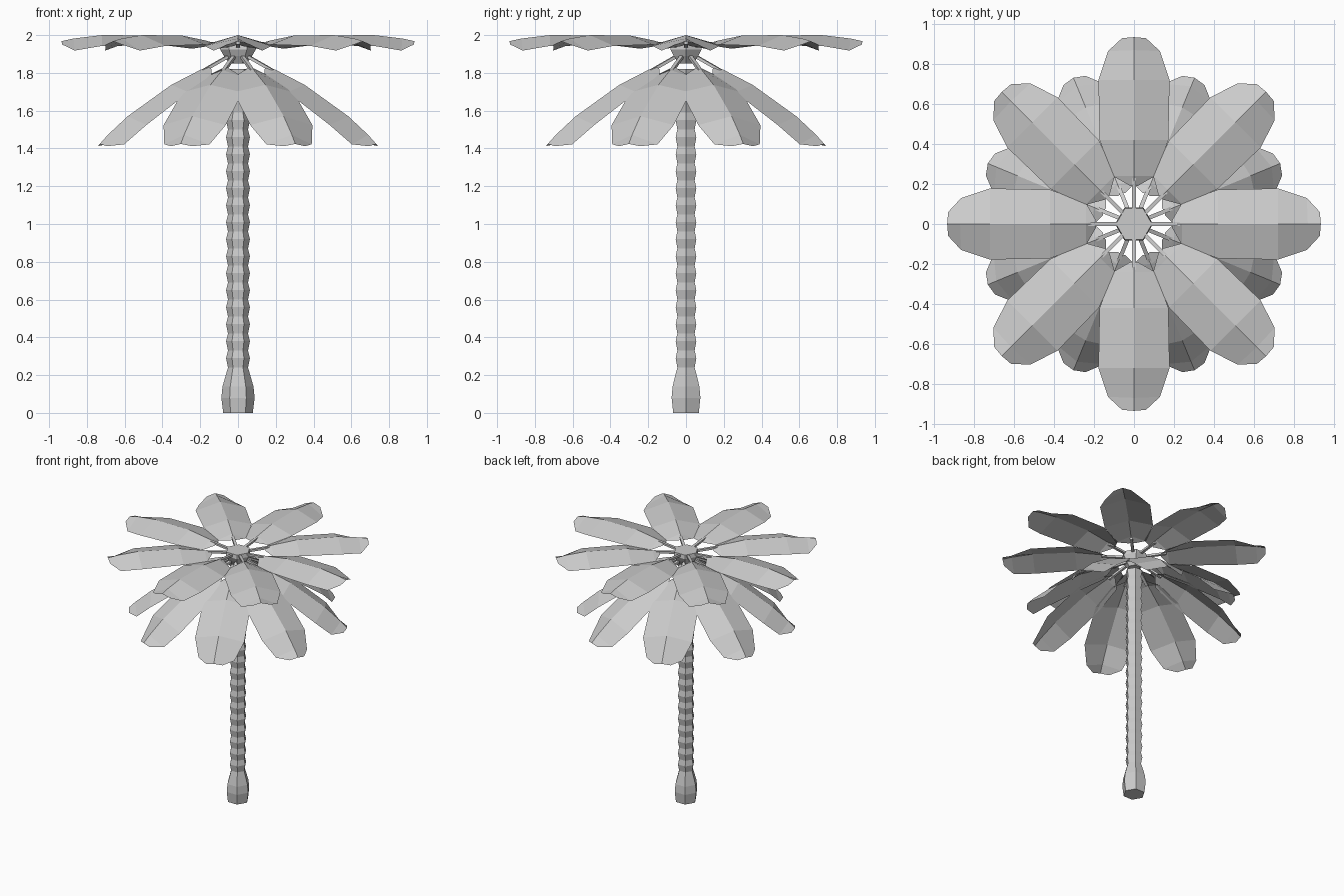
import bpy, bmesh
from math import cos, sin, pi, radians
from mathutils import Matrix

if "Cube" in bpy.data.objects:
    bpy.data.objects.remove(bpy.data.objects["Cube"])


def make_object(name, bm):
    bmesh.ops.recalc_face_normals(bm, faces=bm.faces)
    mesh = bpy.data.meshes.new(name)
    bm.to_mesh(mesh)
    bm.free()
    ob = bpy.data.objects.new(name, mesh)
    bpy.context.collection.objects.link(ob)
    return ob


def hex_column(name, profile):
    # Stack of six-sided rings from (radius, height) pairs, capped at both ends
    bm = bmesh.new()
    rings = [[bm.verts.new((r * cos(k * pi / 3), r * sin(k * pi / 3), z))
              for k in range(6)] for r, z in profile]
    for a, b in zip(rings, rings[1:]):
        for k in range(6):
            j = (k + 1) % 6
            bm.faces.new((a[k], a[j], b[j], b[k]))
    bm.faces.new(rings[0][::-1])
    bm.faces.new(rings[-1])
    return make_object(name, bm)


# Leaf stations: ridge distance, ridge height, edge distance, half width, edge height
LEAF = [
    (0.19, 0.022, 0.19, 0.018, 0.005),
    (0.24, 0.033, 0.24, 0.105, -0.01),
    (0.42, 0.060, 0.42, 0.172, 0.012),
    (0.72, 0.062, 0.72, 0.178, 0.005),
    (0.87, 0.044, 0.865, 0.130, -0.02),
    (0.935, 0.030, 0.93, 0.060, 0.012),
]


def frond(name, azimuth, droop, height):
    bm = bmesh.new()
    # Folded leaf blade
    rows = [(bm.verts.new((ex, -w, ez)), bm.verts.new((rx, 0, rz)),
             bm.verts.new((ex, w, ez))) for rx, rz, ex, w, ez in LEAF]
    for a, b in zip(rows, rows[1:]):
        for k in (0, 1):
            bm.faces.new((a[k], b[k], b[k + 1], a[k + 1]))
    # Square stem
    ends = [[bm.verts.new((x, sy * 0.01, z + sz * 0.008))
             for sy, sz in ((-1, -1), (1, -1), (1, 1), (-1, 1))]
            for x, z in ((0.04, 0.0), (0.23, 0.02))]
    for k in range(4):
        j = (k + 1) % 4
        bm.faces.new((ends[0][k], ends[0][j], ends[1][j], ends[1][k]))
    bm.faces.new(ends[0][::-1])
    bm.faces.new(ends[1])
    bm.transform(Matrix.Translation((0, 0, height))
                 @ Matrix.Rotation(azimuth, 4, 'Z')
                 @ Matrix.Rotation(droop, 4, 'Y'))
    return make_object(name, bm)


# Trunk: swollen foot, then ridged shaft
profile = [(0.078, 0), (0.088, 0.08), (0.082, 0.14), (0.062, 0.21)]
for i in range(18):
    z = 0.24 + i * 0.09
    profile += [(0.053, z), (0.063, z + 0.05)]
hex_column("trunk", profile)

# Crown head where the stems meet
hex_column("crown_head", [(0.045, 1.85), (0.075, 1.89), (0.095, 1.925), (0.09, 1.955)])

# Two tiers of eight fronds, the lower one drooping and offset by half a step
for i in range(8):
    frond(f"upper_frond_{i + 1}", i * pi / 4, 0, 1.938)
    frond(f"lower_frond_{i + 1}", (i + 0.5) * pi / 4, radians(34), 1.922)
